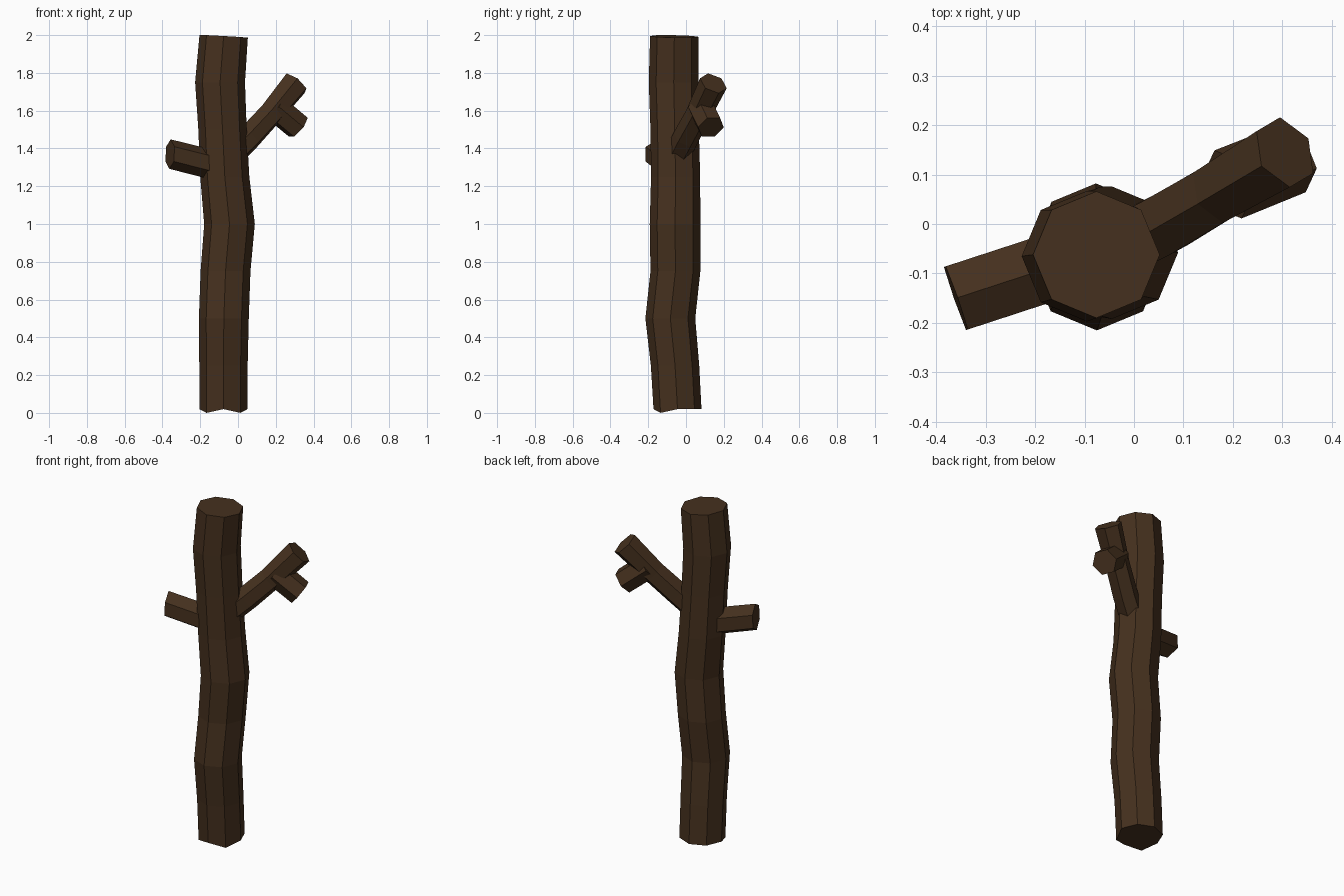
import bpy, bmesh, math
from mathutils import Vector

if "Cube" in bpy.data.objects:
    bpy.data.objects.remove(bpy.data.objects["Cube"])

bark = bpy.data.materials.new("bark")
bark.diffuse_color = (0.06, 0.03, 0.013, 1)
bark.use_nodes = True
bark.node_tree.nodes["Principled BSDF"].inputs["Base Color"].default_value = bark.diffuse_color


def loft(name, rings):
    """Skin a list of equal-length vertex rings and close both ends."""
    bm = bmesh.new()
    loops = [[bm.verts.new(p) for p in ring] for ring in rings]
    n = len(loops[0])
    for a, b in zip(loops, loops[1:]):
        for i in range(n):
            j = (i + 1) % n
            bm.faces.new((a[i], a[j], b[j], b[i]))
    bm.faces.new(loops[0][::-1])
    bm.faces.new(loops[-1])
    bmesh.ops.recalc_face_normals(bm, faces=bm.faces)
    mesh = bpy.data.meshes.new(name)
    bm.to_mesh(mesh)
    bm.free()
    mesh.materials.append(bark)
    obj = bpy.data.objects.new(name, mesh)
    bpy.context.collection.objects.link(obj)
    return obj


def branch(name, path, cap_normal=None, sides=6, turn=0.0):
    """Six-sided limb along (centre, radius) points; the last ring may be cut at its own angle."""
    rings = []
    for k, (c, r) in enumerate(path):
        d = Vector(path[min(k + 1, len(path) - 1)][0]) - Vector(path[max(k - 1, 0)][0])
        if cap_normal and k == len(path) - 1:
            d = Vector(cap_normal)
        d.normalize()
        side = d.cross(Vector((0, 0, 1))).normalized()
        up = side.cross(d)
        rings.append([Vector(c) + r * (up * math.cos(t) + side * math.sin(t))
                      for t in (math.tau * i / sides + turn for i in range(sides))])
    return loft(name, rings)


# Trunk: eight-sided, gently wandering (x, y, z, radius)
trunk_path = [(-0.077, -0.045, 0.02, 0.127), (-0.077, -0.058, 0.25, 0.128),
              (-0.075, -0.083, 0.50, 0.132), (-0.066, -0.056, 0.75, 0.132),
              (-0.045, -0.058, 1.00, 0.134), (-0.070, -0.055, 1.25, 0.130),
              (-0.082, -0.060, 1.50, 0.128), (-0.095, -0.065, 1.75, 0.132),
              (-0.076, -0.062, 1.99, 0.128)]
rings = [[Vector((x + r * math.cos(i * math.pi / 4), y + r * math.sin(i * math.pi / 4), z))
          for i in range(8)] for x, y, z, r in trunk_path]
# Uneven cut ends
for i in (5, 7):
    rings[0][i].z = 0.0
for i in range(8):
    a = i * math.pi / 4
    rings[-1][i].z += 0.003 - 0.007 * math.cos(a - math.pi * 0.1)
rings[-1][5].z = 2.0
loft("trunk", rings)

# Long branch rising to the right
branch("right_branch", [((-0.03, -0.045, 1.37), 0.07), ((0.06, 0.0, 1.46), 0.07),
                        ((0.17, 0.065, 1.58), 0.068), ((0.305, 0.145, 1.745), 0.076)])

# Short twig off the long branch
branch("right_twig", [((0.19, 0.08, 1.62), 0.074), ((0.32, 0.132, 1.512), 0.073)], turn=math.pi / 6)

# Stub on the left
branch("left_stub", [((-0.10, -0.065, 1.305), 0.078), ((-0.36, -0.150, 1.37), 0.078)],
       cap_normal=(-0.94, -0.33, 0.05))
